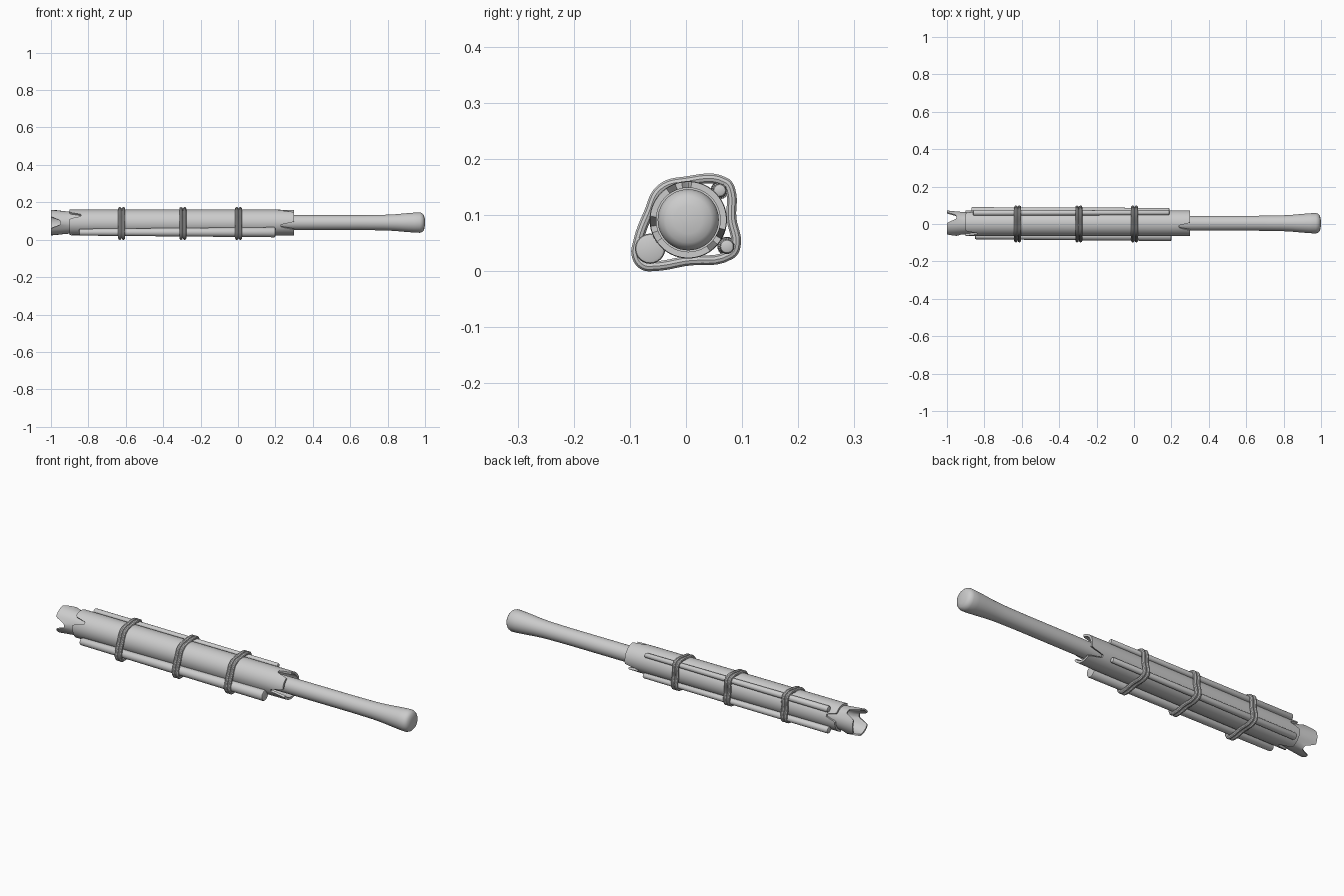
import bpy, bmesh, math

if "Cube" in bpy.data.objects:
    bpy.data.objects.remove(bpy.data.objects["Cube"])

CY, CZ = 0.004, 0.0915      # tube axis in the y/z plane


def finish(name, bm):
    bmesh.ops.recalc_face_normals(bm, faces=bm.faces)
    me = bpy.data.meshes.new(name)
    bm.to_mesh(me)
    bm.free()
    ob = bpy.data.objects.new(name, me)
    bpy.context.collection.objects.link(ob)
    shade(ob)
    return ob


def shade(ob):
    bpy.ops.object.select_all(action='DESELECT')
    ob.select_set(True)
    bpy.context.view_layer.objects.active = ob
    bpy.ops.object.shade_smooth_by_angle(angle=math.radians(35))


def notch(deg, notches):
    """Depth of the end cut at an angle; notches = (centre, half width, depth)."""
    cut = 0
    for centre, half, depth in notches:
        d = abs((deg - centre + 180) % 360 - 180)
        cut = max(cut, depth * min(1, max(0, 1 - d / half) * 1.5))
    return cut


def lathe(name, profile, y=CY, z=CZ, n=72, left=(), right=(), closed=False):
    """Revolve (x, radius, end) along x; end -1/+1 marks points cut by notches."""
    bm = bmesh.new()
    rings = []
    for x, r, end in profile:
        ring = []
        for i in range(n):
            deg = 360 * i / n
            a = math.radians(deg)
            px = x
            if end < 0:
                px += notch(deg, left)
            elif end > 0:
                px -= notch(deg, right)
            ring.append(bm.verts.new((px, y + r * math.cos(a), z + r * math.sin(a))))
        rings.append(ring)
    pairs = list(zip(rings, rings[1:]))
    if closed:
        pairs.append((rings[-1], rings[0]))
    else:
        bm.faces.new(rings[0])
        bm.faces.new(rings[-1])
    for p, q in pairs:
        for i in range(n):
            j = (i + 1) % n
            bm.faces.new((p[i], p[j], q[j], q[i]))
    return finish(name, bm)


# Hollow main tube with split ends
lathe("main_tube",
      [(-0.90, 0.069, -1), (-0.80, 0.069, 0), (0.20, 0.069, 0), (0.30, 0.068, 1),
       (0.30, 0.057, 1), (0.20, 0.057, 0), (-0.80, 0.057, 0), (-0.90, 0.058, -1)],
      left=[(145, 17, 0.06), (20, 17, 0.05), (265, 17, 0.06)],
      right=[(195, 18, 0.07), (106, 18, 0.06), (325, 18, 0.07)], closed=True)

# Flared, split collar at the left end
lathe("end_collar",
      [(-1.0, 0.068, -1), (-0.925, 0.061, 0), (-0.88, 0.057, 0), (-0.82, 0.057, 0),
       (-0.82, 0.049, 0), (-0.88, 0.049, 0), (-0.925, 0.052, 0), (-1.0, 0.060, -1)],
      left=[(180, 28, 0.05), (60, 28, 0.05), (300, 28, 0.05)], closed=True)

# Handle with a flared, rounded knob; its hidden end closes the tube
lathe("handle",
      [(-0.86, 0.040, 0), (0.66, 0.040, 0), (0.78, 0.0415, 0), (0.84, 0.0445, 0),
       (0.90, 0.050, 0), (0.94, 0.053, 0), (0.972, 0.0545, 0), (0.985, 0.050, 0),
       (0.994, 0.041, 0), (0.998, 0.025, 0), (1.0, 0.008, 0)], n=48)


# Tapered rods lashed along the tube
def rod(name, y, z, x0, x1, r0, r1):
    b = 0.006
    lathe(name, [(x0, r0 - b, 0), (x0 + b * 0.3, r0 - b * 0.3, 0), (x0 + b, r0, 0),
                 (x1 - b, r1, 0), (x1 - b * 0.3, r1 - b * 0.3, 0), (x1, r1 - b, 0)],
          y=y, z=z, n=24)


rod("lower_front_rod", -0.064, 0.040, -0.85, 0.20, 0.018, 0.027)
rod("upper_back_rod", 0.060, 0.144, -0.86, 0.19, 0.016, 0.012)
rod("lower_back_rod", 0.073, 0.044, -0.87, 0.19, 0.017, 0.013)

# Paired rope loops wrapped round the bundle
LOOP = [(-0.088, 0.028), (-0.076, 0.011), (-0.055, 0.009), (0.0, 0.018),
        (0.078, 0.029), (0.088, 0.042), (0.081, 0.095), (0.079, 0.145),
        (0.070, 0.158), (0.0, 0.160), (-0.045, 0.146), (-0.066, 0.105), (-0.086, 0.050)]


def rope(name, x):
    cu = bpy.data.curves.new(name, 'CURVE')
    cu.dimensions = '3D'
    cu.bevel_depth = 0.0092
    cu.bevel_resolution = 3
    cu.resolution_u = 6
    sp = cu.splines.new('BEZIER')
    sp.bezier_points.add(len(LOOP) - 1)
    sp.use_cyclic_u = True
    for p, (y, z) in zip(sp.bezier_points, LOOP):
        p.co = (x, y, z)
        p.handle_left_type = p.handle_right_type = 'AUTO'
    ob = bpy.data.objects.new(name, cu)
    bpy.context.collection.objects.link(ob)
    bpy.ops.object.select_all(action='DESELECT')
    ob.select_set(True)
    bpy.context.view_layer.objects.active = ob
    bpy.ops.object.convert(target='MESH')
    shade(bpy.context.view_layer.objects.active)


for k, x in enumerate((-0.622, -0.295, 0.003)):
    rope(f"rope_{k}_left", x - 0.0095)
    rope(f"rope_{k}_right", x + 0.0095)
